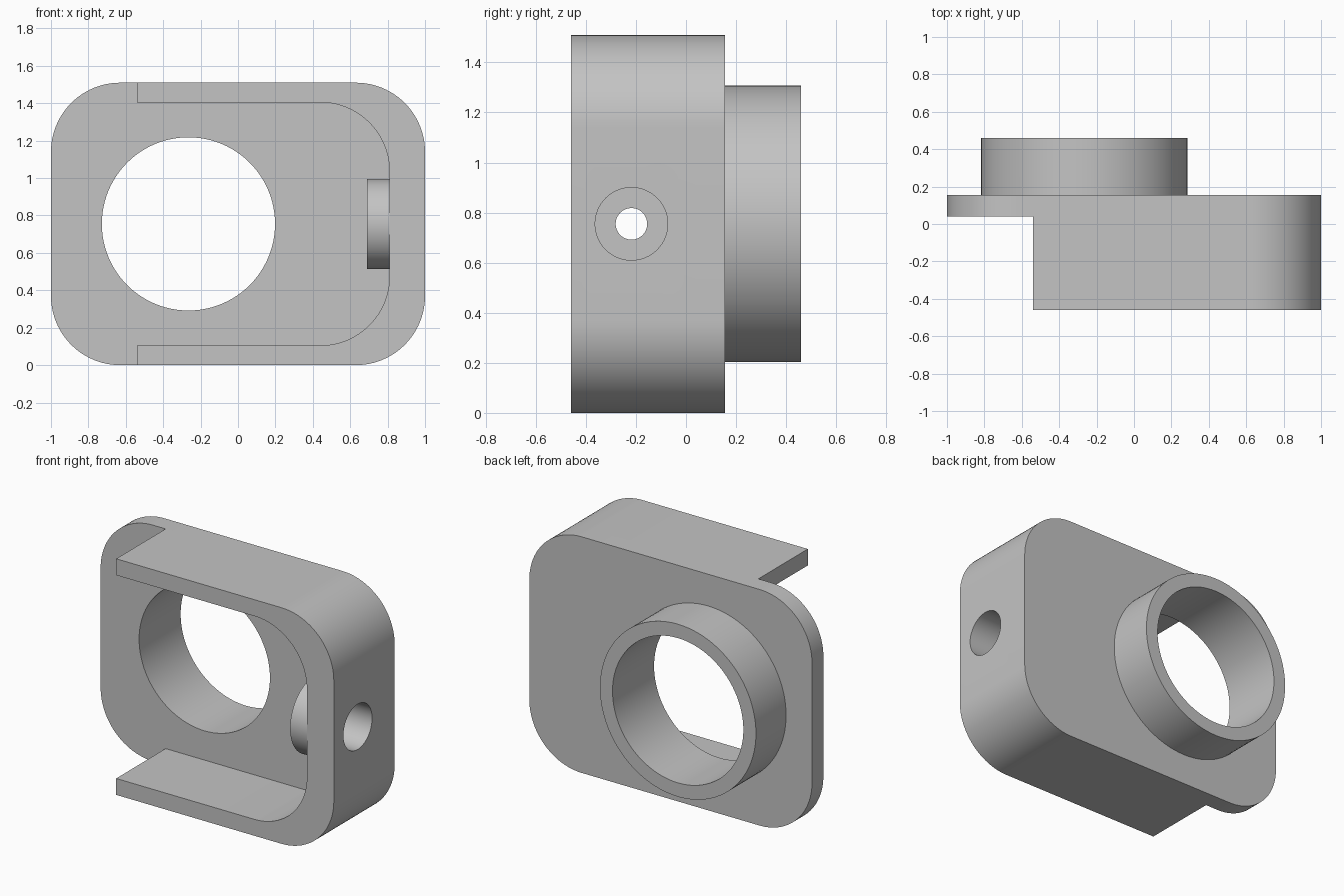
import bpy, bmesh
from math import pi, sin, cos
from mathutils import Matrix

if "Cube" in bpy.data.objects:
    bpy.data.objects.remove(bpy.data.objects["Cube"])

grey = bpy.data.materials.new("plain grey")
grey.use_nodes = True
grey.diffuse_color = (0.55, 0.55, 0.55, 1)
grey.node_tree.nodes["Principled BSDF"].inputs["Base Color"].default_value = grey.diffuse_color

HEIGHT, MID = 1.51, 0.755
FRONT, PLATE_FRONT, PLATE_BACK, RING_BACK = -0.46, 0.04, 0.155, 0.46
RADIUS, WALL, OPEN_X = 0.37, 0.105, -0.54
RING_X, BOSS_Y = -0.265, -0.218


def make_object(name, bm):
    bmesh.ops.recalc_face_normals(bm, faces=bm.faces)
    mesh = bpy.data.meshes.new(name)
    bm.to_mesh(mesh)
    bm.free()
    mesh.materials.append(grey)
    obj = bpy.data.objects.new(name, mesh)
    bpy.context.collection.objects.link(obj)
    return obj


def arc(cx, cz, r, start, steps=24):
    """Quarter circle of points, counter-clockwise."""
    return [(cx + r * cos(start + pi / 2 * i / steps),
             cz + r * sin(start + pi / 2 * i / steps)) for i in range(steps + 1)]


def prism(name, outline, y0, y1):
    """Extrude an x-z outline along y."""
    bm = bmesh.new()
    face = bm.faces.new([bm.verts.new((x, y0, z)) for x, z in outline])
    new = bmesh.ops.extrude_face_region(bm, geom=[face])["geom"]
    bmesh.ops.translate(bm, vec=(0, y1 - y0, 0),
                        verts=[v for v in new if isinstance(v, bmesh.types.BMVert)])
    return make_object(name, bm)


def cylinder(name, axis, radius, start, end, a, b, segments=96):
    """Cylinder along x (a, b = y, z) or along y (a, b = x, z)."""
    mid = (start + end) / 2
    place = Matrix.Translation((mid, a, b) if axis == "X" else (a, mid, b))
    turn = Matrix.Rotation(pi / 2, 4, "Y" if axis == "X" else "X")
    bm = bmesh.new()
    bmesh.ops.create_cone(bm, cap_ends=True, segments=segments, radius1=radius,
                          radius2=radius, depth=end - start, matrix=place @ turn)
    return make_object(name, bm)


def combine(target, tool, operation):
    mod = target.modifiers.new(tool.name, "BOOLEAN")
    mod.operation, mod.solver, mod.object = operation, "EXACT", tool
    bpy.context.view_layer.objects.active = target
    bpy.ops.object.modifier_apply(modifier=mod.name)
    bpy.data.objects.remove(tool)


# Rounded corners on the right, shared by the plate and the outside of the wall
x_c, low, high = 1 - RADIUS, RADIUS, HEIGHT - RADIUS
right_side = arc(x_c, low, RADIUS, -pi / 2) + arc(x_c, high, RADIUS, 0)
left_side = arc(-x_c, high, RADIUS, pi / 2) + arc(-x_c, low, RADIUS, pi)

# Back plate
body = prism("bracket_body", right_side + left_side, PLATE_FRONT, PLATE_BACK)

# U-shaped wall, open on the left
inner_x = 0.81 - RADIUS
inside = (arc(inner_x, low + WALL, RADIUS, -pi / 2)
          + arc(inner_x, high - WALL, RADIUS, 0))
outline = ([(OPEN_X, 0)] + right_side + [(OPEN_X, HEIGHT), (OPEN_X, HEIGHT - WALL)]
           + inside[::-1] + [(OPEN_X, WALL)])
combine(body, prism("wall", outline, FRONT, PLATE_FRONT), "UNION")

# Boss inside the right wall, and the round collar on the back
combine(body, cylinder("boss", "X", 0.241, 0.69, 0.9, BOSS_Y, MID), "UNION")
combine(body, cylinder("collar", "Y", 0.552, 0.1, RING_BACK, RING_X, MID), "UNION")

# Large bore, stepped side hole
combine(body, cylinder("bore", "Y", 0.463, 0, 0.6, RING_X, MID), "DIFFERENCE")
combine(body, cylinder("side_recess", "X", 0.145, 0.75, 1.1, BOSS_Y, MID, 64), "DIFFERENCE")
combine(body, cylinder("side_hole", "X", 0.063, 0.6, 0.9, BOSS_Y, MID, 48), "DIFFERENCE")

# Smooth curved faces, sharp edges
bpy.ops.object.select_all(action="DESELECT")
body.select_set(True)
bpy.context.view_layer.objects.active = body
bpy.ops.object.shade_smooth_by_angle(angle=pi / 6)
